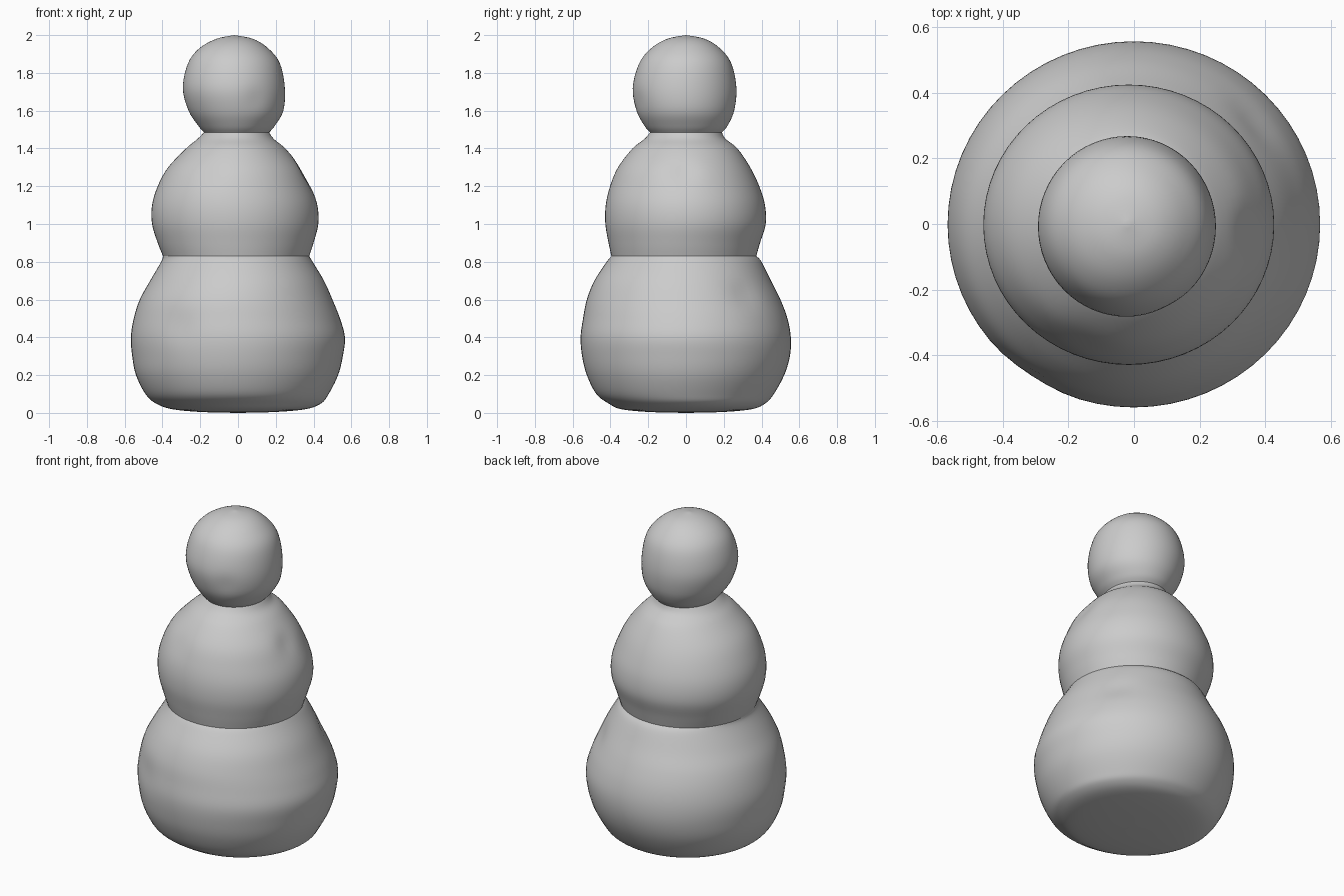
import bpy, bmesh
from math import sin, cos, pi, exp
from mathutils import Vector

if "Cube" in bpy.data.objects:
    bpy.data.objects.remove(bpy.data.objects["Cube"])

SIDES, STEPS = 64, 5

# Each row: height, then the left, right, front and back extents
HEAD = [
    (1.485, -.18, .165, -.19, .19),
    (1.52, -.21, .195, -.22, .22),
    (1.60, -.262, .24, -.262, .255),
    (1.72, -.292, .248, -.282, .267),
    (1.85, -.265, .222, -.248, .24),
    (1.93, -.205, .16, -.185, .18),
    (1.98, -.115, .08, -.10, .10),
    (2.00, -.02, -.02, 0, 0)]
TORSO = [
    (.83, -.397, .377, -.395, .372),
    (.90, -.425, .40, -.41, .392),
    (1.0, -.455, .425, -.427, .422),
    (1.1, -.455, .42, -.425, .418),
    (1.2, -.425, .385, -.402, .388),
    (1.3, -.37, .335, -.36, .34),
    (1.4, -.275, .25, -.283, .272),
    (1.45, -.215, .19, -.22, .21),
    (1.485, -.18, .165, -.19, .19)]
BASE = [
    (0, 0, 0, 0, 0),
    (.005, -.2, .2, -.2, .2),
    (.02, -.35, .36, -.345, .35),
    (.05, -.435, .44, -.41, .42),
    (.1, -.49, .48, -.475, .465),
    (.2, -.54, .53, -.525, .52),
    (.3, -.56, .555, -.55, .55),
    (.4, -.567, .566, -.558, .555),
    (.5, -.552, .54, -.545, .537),
    (.6, -.52, .50, -.525, .50),
    (.7, -.465, .455, -.485, .45),
    (.8, -.407, .395, -.42, .40),
    (.83, -.397, .377, -.395, .372)]

# Soft hand-pressed dents: position, reach, depth
DENTS = [((.34, -.02, 1.27), .07, .016), ((-.16, -.34, 1.27), .08, .008),
         ((.36, .30, .62), .08, .012), ((-.30, -.45, .45), .09, .010),
         ((.10, -.27, 1.66), .06, .006)]


def smooth_rows(rows):
    """Catmull-Rom interpolation between the measured rows."""
    out = []
    for i in range(len(rows) - 1):
        p0, p1 = rows[max(i - 1, 0)], rows[i]
        p2, p3 = rows[i + 1], rows[min(i + 2, len(rows) - 1)]
        for s in range(STEPS):
            t = s / STEPS
            out.append([.5 * (2*b + (c-a)*t + (2*a-5*b+4*c-d)*t*t + (3*b-a-3*c+d)*t**3)
                        for a, b, c, d in zip(p0, p1, p2, p3)])
    out.append(rows[-1])
    return out


def press(p):
    for centre, reach, depth in DENTS:
        d = (p - Vector(centre)).length / reach
        inward = Vector((-p.x, -p.y, 0))
        if d < 3 and inward.length > .01:
            p = p + inward.normalized() * depth * exp(-d * d)
    return p


def snowball(name, rows):
    bm = bmesh.new()
    rings = []
    for z, left, right, front, back in smooth_rows(rows):
        cx, rx = (left + right) / 2, (right - left) / 2
        cy, ry = (front + back) / 2, (back - front) / 2
        rings.append([bm.verts.new(press(Vector((cx + rx * cos(2*pi*k/SIDES),
                                                 cy + ry * sin(2*pi*k/SIDES), max(z, 0)))))
                      for k in range(SIDES)])
    for a, b in zip(rings, rings[1:]):
        for k in range(SIDES):
            n = (k + 1) % SIDES
            bm.faces.new((a[k], a[n], b[n], b[k])).smooth = True
    bmesh.ops.remove_doubles(bm, verts=bm.verts, dist=1e-5)
    bmesh.ops.recalc_face_normals(bm, faces=bm.faces)
    mesh = bpy.data.meshes.new(name)
    bm.to_mesh(mesh)
    bm.free()
    obj = bpy.data.objects.new(name, mesh)
    bpy.context.collection.objects.link(obj)
    return obj


# Three stacked balls meeting at the waist and neck creases
snowball("base_ball", BASE)
snowball("torso_ball", TORSO)
snowball("head_ball", HEAD)
